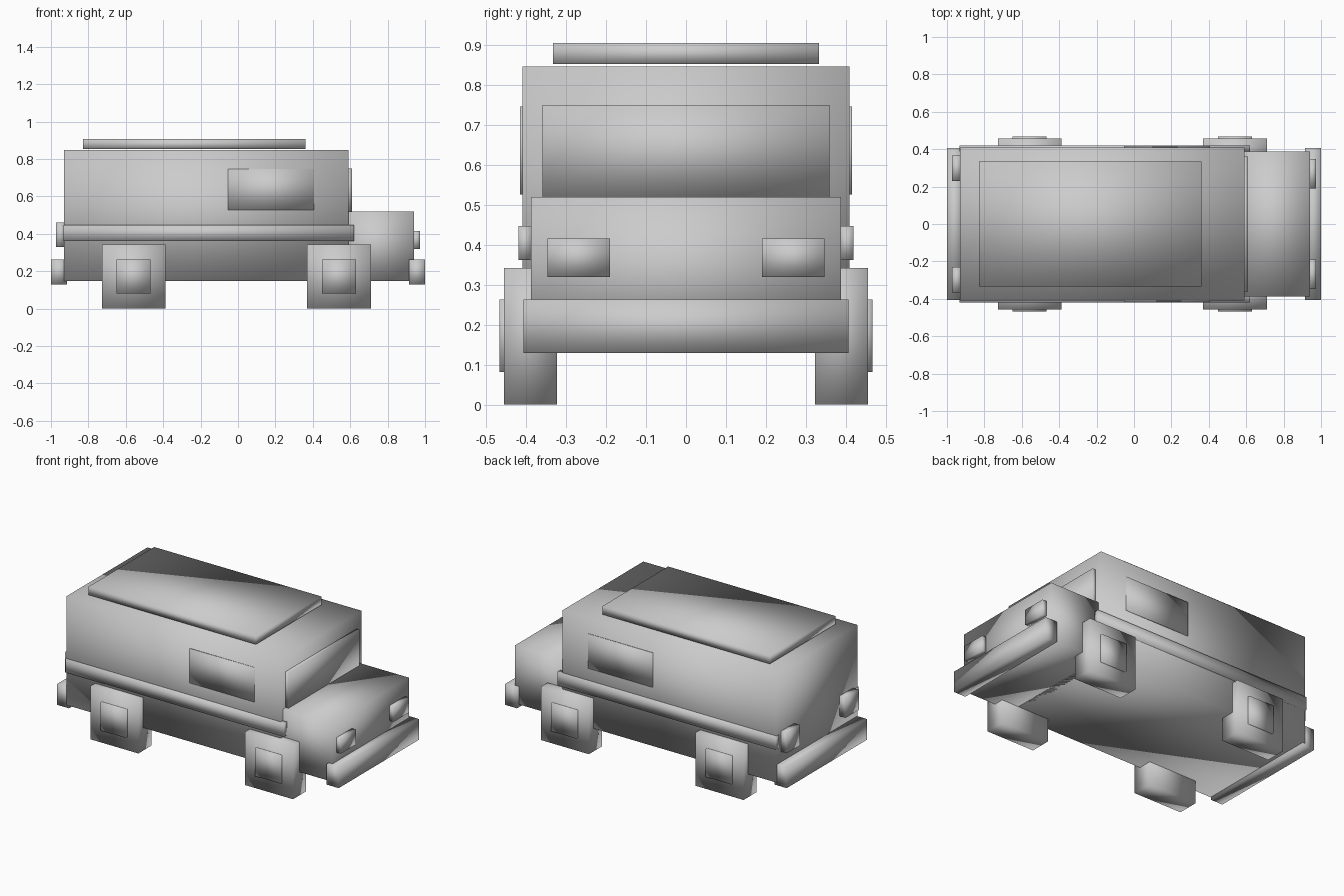
import bpy
import bmesh

if "Cube" in bpy.data.objects:
    bpy.data.objects.remove(bpy.data.objects["Cube"])

# One plain grey for the whole van
grey = bpy.data.materials.new("plain grey")
grey.diffuse_color = (0.6, 0.6, 0.6, 1.0)
grey.use_nodes = True
grey.node_tree.nodes["Principled BSDF"].inputs["Base Color"].default_value = grey.diffuse_color


def box(name, x, y, z):
    """Box spanning the (min, max) ranges x, y, z, with soft shading."""
    bm = bmesh.new()
    bmesh.ops.create_cube(bm, size=1)
    for v in bm.verts:
        v.co = [r[0] if c < 0 else r[1] for c, r in zip(v.co, (x, y, z))]
    for f in bm.faces:
        f.smooth = True
    mesh = bpy.data.meshes.new(name)
    bm.to_mesh(mesh)
    bm.free()
    mesh.materials.append(grey)
    obj = bpy.data.objects.new(name, mesh)
    bpy.context.collection.objects.link(obj)
    return obj


def pair(name, x, y, z):
    """Matching boxes on both sides of the van."""
    box("left_" + name, x, y, z)
    box("right_" + name, x, (-y[1], -y[0]), z)


# Body: cabin, bonnet, roof panel and windscreen
box("cabin", (-0.93, 0.59), (-0.41, 0.41), (0.148, 0.847))
box("bonnet", (0.55, 0.942), (-0.388, 0.388), (0.148, 0.52))
box("roof_panel", (-0.828, 0.36), (-0.333, 0.333), (0.853, 0.906))
box("windscreen", (0.58, 0.61), (-0.36, 0.36), (0.52, 0.75))

# Bumpers
box("front_bumper", (0.915, 1.0), (-0.407, 0.407), (0.13, 0.263))
box("rear_bumper", (-1.0, -0.915), (-0.407, 0.407), (0.13, 0.263))

# Side windows and trim strips
pair("side_window", (-0.053, 0.405), (0.408, 0.416), (0.527, 0.747))
pair("trim_strip", (-0.932, 0.62), (0.387, 0.42), (0.362, 0.447))

# Lamps
pair("headlamp", (0.935, 0.972), (0.19, 0.347), (0.32, 0.416))
pair("tail_lamp", (-0.972, -0.925), (0.23, 0.365), (0.33, 0.46))

# Square wheels with hubs
for place, cx in (("front", 0.54), ("rear", -0.558)):
    pair(place + "_wheel", (cx - 0.17, cx + 0.17), (0.323, 0.456), (0.0, 0.342))
    pair(place + "_hub", (cx - 0.091, cx + 0.091), (0.44, 0.467), (0.082, 0.263))
